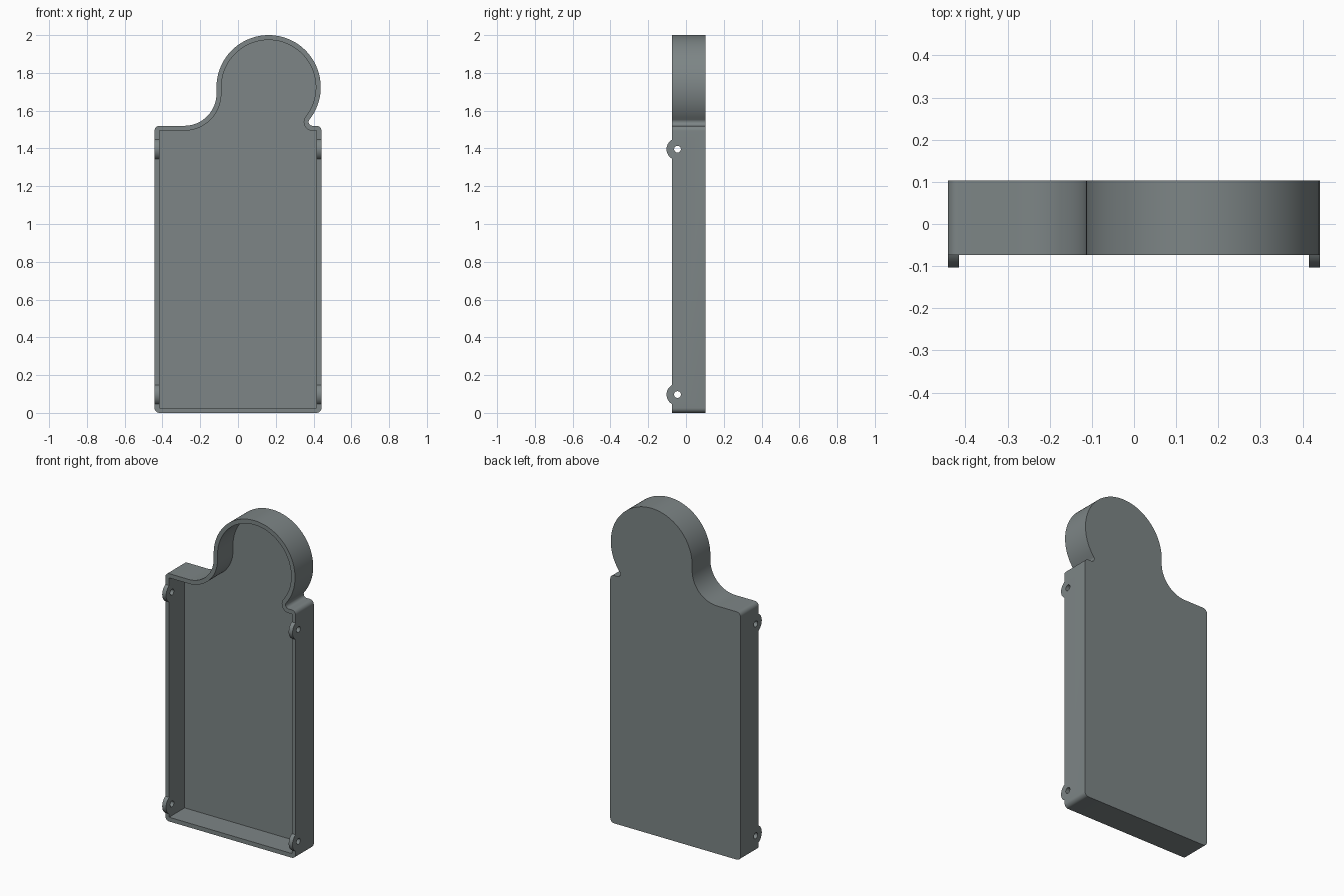
import bpy, bmesh, math

if "Cube" in bpy.data.objects:
    bpy.data.objects.remove(bpy.data.objects["Cube"])

W, SHOULDER = 0.442, 1.52          # half width, shoulder height
Y0, Y1 = -0.073, 0.103             # front rim, back face
T = 0.026                          # wall thickness
CX, CZ, R = 0.162, 1.724, 0.276    # round head
LUG_Y, LUG_R, HOLE_R = -0.045, 0.058, 0.018

grey = bpy.data.materials.new("slate grey")
grey.diffuse_color = (0.205, 0.235, 0.238, 1)
grey.use_nodes = True
grey.node_tree.nodes["Principled BSDF"].inputs["Base Color"].default_value = grey.diffuse_color


def arc(cx, cz, r, a0, a1, n):
    return [(cx + r * math.cos(math.radians(a0 + (a1 - a0) * i / n)),
             cz + r * math.sin(math.radians(a0 + (a1 - a0) * i / n))) for i in range(n + 1)]


def outline(d):
    """Case outline, moved inward by d."""
    c, f, g = T, 0.02, 0.17        # corner, notch and neck radii
    nz = SHOULDER + f
    nx = CX + math.sqrt((R + f) ** 2 - (nz - CZ) ** 2)
    a = math.degrees(math.atan2(nz - CZ, nx - CX))
    p = arc(-W + c, c, c - d, 180, 270, 8)
    p += arc(W - c, c, c - d, 270, 360, 8)
    p += arc(W - c, SHOULDER - c, c - d, 0, 90, 8)
    p += arc(nx, nz, f + d, 270, 180 + a, 16)
    p += arc(CX, CZ, R - d, a, 180, 72)
    p += arc(CX - R - g, SHOULDER + g, g + d, 0, -90, 28)
    p += arc(-W + c, SHOULDER - c, c - d, 90, 180, 8)
    return p


def finish(name, bm):
    bmesh.ops.remove_doubles(bm, verts=bm.verts, dist=1e-5)
    bmesh.ops.recalc_face_normals(bm, faces=bm.faces)
    me = bpy.data.meshes.new(name)
    bm.to_mesh(me)
    bm.free()
    me.materials.append(grey)
    ob = bpy.data.objects.new(name, me)
    bpy.context.collection.objects.link(ob)
    return ob


def prism_x(bm, profile, x0, x1):
    """Extrude a (y, z) profile along x."""
    a, b = ([bm.verts.new((x, y, z)) for y, z in profile] for x in (x0, x1))
    bm.faces.new(a)
    bm.faces.new(b)
    for i in range(len(a)):
        j = (i + 1) % len(a)
        bm.faces.new((a[i], a[j], b[j], b[i]))


# Open tray: back face, outer wall, rim, inner wall, inner floor
bm = bmesh.new()
rings = [[bm.verts.new((x, y, z)) for x, z in outline(d)]
         for d, y in ((0, Y1), (0, Y0), (T, Y0), (T, Y1 - T))]
for a, b in zip(rings, rings[1:]):
    for i in range(len(a)):
        j = (i + 1) % len(a)
        bm.faces.new((a[i], a[j], b[j], b[i]))
bm.faces.new(rings[0])
bm.faces.new(rings[-1])
parts = [finish("tray", bm)]

# Pin holes through both side walls
bm = bmesh.new()
for z in (0.097, 1.396):
    for s in (-1, 1):
        prism_x(bm, arc(LUG_Y, z, HOLE_R, 0, 360, 32)[:-1], s * (W - 0.06), s * (W + 0.05))
cutter = finish("pin_hole_cutter", bm)
cutter.hide_render = True
cutter.hide_viewport = True

# Rounded hinge lugs standing out from the rim
half = math.degrees(math.acos((LUG_Y - Y0) / LUG_R))
for z, level in ((0.097, "lower"), (1.396, "upper")):
    for s, side in ((-1, "left"), (1, "right")):
        bm = bmesh.new()
        prism_x(bm, arc(LUG_Y, z, LUG_R, 180 - half, 180 + half, 32), s * (W - T), s * W)
        parts.append(finish(f"{level}_{side}_lug", bm))

# Cut the holes and shade the curves smooth
for ob in parts:
    m = ob.modifiers.new("pin holes", 'BOOLEAN')
    m.operation, m.solver, m.object = 'DIFFERENCE', 'EXACT', cutter
    bpy.ops.object.select_all(action='DESELECT')
    ob.select_set(True)
    bpy.context.view_layer.objects.active = ob
    bpy.ops.object.modifier_apply(modifier=m.name)
    bpy.ops.object.shade_smooth_by_angle(angle=math.radians(30))
bpy.data.objects.remove(cutter)
